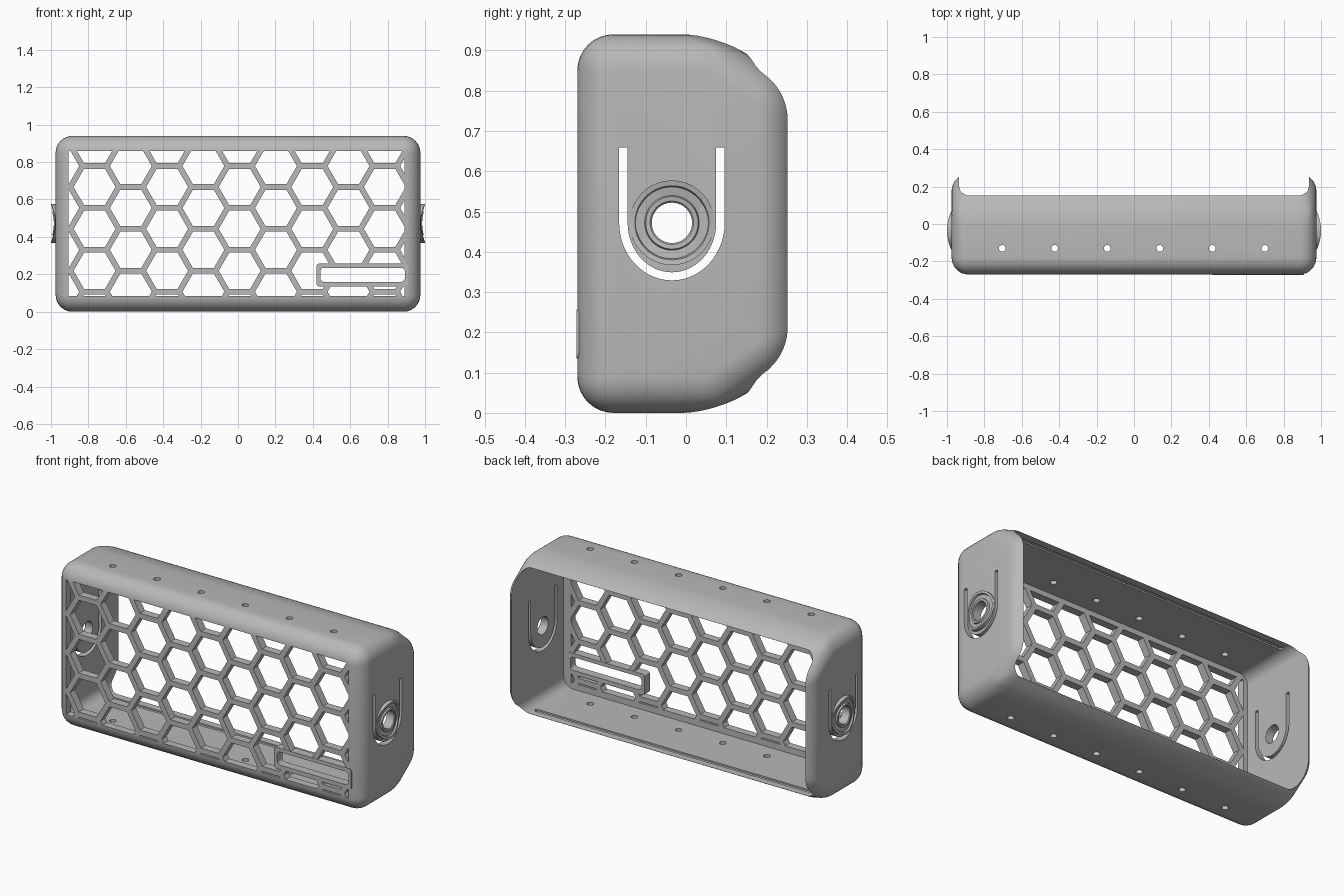
import bpy, bmesh, math

cube = bpy.data.objects.get("Cube")
if cube:
    bpy.data.objects.remove(cube, do_unlink=True)

grey = bpy.data.materials.new("plain_grey")
grey.use_nodes = True
grey.diffuse_color = (0.48, 0.48, 0.48, 1)
grey.node_tree.nodes["Principled BSDF"].inputs["Base Color"].default_value = (0.48, 0.48, 0.48, 1)

HALF_X, HEIGHT = 0.975, 0.94
HUB_Y, HUB_Z = -0.035, 0.472
PLACE = {"x": lambda a, b, t: (t, a, b),
         "y": lambda a, b, t: (a, t, b),
         "z": lambda a, b, t: (a, b, t)}


def make(name, bm):
    bmesh.ops.recalc_face_normals(bm, faces=bm.faces[:])
    mesh = bpy.data.meshes.new(name)
    bm.to_mesh(mesh)
    bm.free()
    mesh.materials.append(grey)
    obj = bpy.data.objects.new(name, mesh)
    bpy.context.collection.objects.link(obj)
    return obj


def add_prism(bm, pts, axis, lo, hi):
    """Extrude a closed outline along one axis."""
    a = [bm.verts.new(PLACE[axis](p, q, lo)) for p, q in pts]
    b = [bm.verts.new(PLACE[axis](p, q, hi)) for p, q in pts]
    bm.faces.new(a)
    bm.faces.new(b[::-1])
    for i in range(len(pts)):
        j = (i + 1) % len(pts)
        bm.faces.new((a[i], a[j], b[j], b[i]))


def prisms(name, outlines, axis, lo, hi):
    bm = bmesh.new()
    for pts in outlines:
        add_prism(bm, pts, axis, lo, hi)
    return make(name, bm)


def arc(cx, cy, rx, ry, start, end, n):
    steps = [math.radians(start + (end - start) * i / n) for i in range(n + 1)]
    return [(cx + rx * math.cos(t), cy + ry * math.sin(t)) for t in steps]


def circle(cx, cy, r, n=32):
    return arc(cx, cy, r, r, 0, 360, n)[:-1]


def round_rect(x0, x1, y0, y1, r, n=8):
    pts = []
    for cx, cy, s in ((x1 - r, y1 - r, 0), (x0 + r, y1 - r, 90),
                      (x0 + r, y0 + r, 180), (x1 - r, y0 + r, 270)):
        pts += arc(cx, cy, r, r, s, s + 90, n)
    return pts


def clip(pts, axis, limit, sign):
    """Keep the part of a convex outline on one side of a line."""
    out = []
    for i, p in enumerate(pts):
        q = pts[(i + 1) % len(pts)]
        dp, dq = sign * (limit - p[axis]), sign * (limit - q[axis])
        if dp >= 0:
            out.append(p)
        if dp * dq < 0:
            t = dp / (dp - dq)
            out.append(tuple(u + (v - u) * t for u, v in zip(p, q)))
    return out


def cut(target, cutter, keep=False):
    mod = target.modifiers.new("cut", "BOOLEAN")
    mod.operation, mod.solver, mod.object = "DIFFERENCE", "EXACT", cutter
    bpy.context.view_layer.update()
    graph = bpy.context.evaluated_depsgraph_get()
    mesh = bpy.data.meshes.new_from_object(target.evaluated_get(graph))
    target.modifiers.clear()
    target.data = mesh
    if not keep:
        bpy.data.objects.remove(cutter, do_unlink=True)


def smooth(obj):
    bpy.ops.object.select_all(action="DESELECT")
    obj.select_set(True)
    bpy.context.view_layer.objects.active = obj
    bpy.ops.object.shade_smooth_by_angle(angle=math.radians(30))


# Outer case: prism with chamfered back corners, every edge rounded
bm = bmesh.new()
side = [(-0.27, 0), (0.08, 0), (0.27, 0.13), (0.27, 0.81), (0.08, HEIGHT), (-0.27, HEIGHT)]
add_prism(bm, side, "x", -HALF_X, HALF_X)
bmesh.ops.recalc_face_normals(bm, faces=bm.faces[:])
bmesh.ops.bevel(bm, geom=bm.edges[:], offset=0.09, offset_type="OFFSET",
                segments=8, profile=0.5, affect="EDGES", clamp_overlap=True)
case = make("case", bm)

# Inner cavity and open back with curved corners
cut(case, prisms("cavity", [round_rect(-0.935, 0.935, 0.05, 0.89, 0.06)], "y", -0.225, 0.6))
cut(case, prisms("back_opening", [round_rect(-0.93, 0.93, 0.152, 0.8, 0.05)], "z", -0.2, 1.2))

# Retaining grooves inside the top and bottom walls
for z in (0.05, 0.89):
    cut(case, prisms("groove", [round_rect(-0.89, 0.89, 0.085, 0.11, 0.012)], "z", z - 0.008, z + 0.008))

# Honeycomb grille clipped to the front window
PITCH_X, PITCH_Z, HEX_R = 0.194, 0.224, 0.112
cells = []
for col in range(-1, 10):
    for row in range(-1, 6):
        cx = -0.767 + PITCH_X * col
        cz = -0.005 + PITCH_Z * (row + 0.5 * (col % 2))
        pts = circle(cx, cz, HEX_R, 6)
        for axis, limit, sign in ((0, 0.89, 1), (0, -0.906, -1), (1, 0.86, 1), (1, 0.085, -1)):
            pts = clip(pts, axis, limit, sign)
        if len(pts) > 2:
            cells.append(pts)
cut(case, prisms("honeycomb", cells, "y", -0.4, -0.15))

# Slot with its frame in the lower corner of the grille
frame = prisms("slot_frame", [round_rect(0.42, 0.91, 0.135, 0.257, 0.015)], "y", -0.272, -0.223)
slot = prisms("slot", [round_rect(0.44, 0.892, 0.16, 0.235, 0.02)], "y", -0.4, -0.15)
cut(case, slot, keep=True)
cut(frame, slot)

# Screw holes through top and bottom
holes = [circle(-0.705 + 0.281 * i, -0.13, 0.018, 20) for i in range(6)]
cut(case, prisms("screw_holes", holes, "z", -0.2, 1.2))

# Flexible tongues in both side walls, each with a round hole
tongue = ([(HUB_Y - 0.131, 0.659)]
          + arc(HUB_Y, HUB_Z, 0.131, 0.143, 180, 360, 28)
          + [(HUB_Y + 0.131, 0.659), (HUB_Y + 0.11, 0.659)]
          + arc(HUB_Y, HUB_Z, 0.11, 0.123, 360, 180, 28)
          + [(HUB_Y - 0.11, 0.659)])
cut(case, prisms("tongue_slots", [tongue], "x", -1.2, 1.2))
cut(case, prisms("hub_holes", [circle(HUB_Y, HUB_Z, 0.05, 48)], "x", -1.2, 1.2))


# Saddle-shaped hub rings on the outside of each tongue
def hub(name, sign, n=64):
    profile = [(0.05, None), (0.105, None), (0.105, 0), (0.092, 0), (0.089, -0.009),
               (0.068, -0.009), (0.065, 0), (0.054, 0), (0.05, -0.004)]
    bm = bmesh.new()
    loops = []
    for r, h in profile:
        loop = []
        for i in range(n):
            t = 2 * math.pi * i / n
            y, z = r * math.cos(t), r * math.sin(t)
            x = 0.95 if h is None else 0.988 + 0.012 * (z * z - y * y) / 0.105 ** 2 + h
            loop.append(bm.verts.new((sign * x, HUB_Y + y, HUB_Z + z)))
        loops.append(loop)
    for k, a in enumerate(loops):
        b = loops[(k + 1) % len(loops)]
        for i in range(n):
            j = (i + 1) % n
            bm.faces.new((a[i], a[j], b[j], b[i]))
    return make(name, bm)


parts = [case, frame, hub("left_hub_ring", 1), hub("right_hub_ring", -1)]
for part in parts:
    smooth(part)
